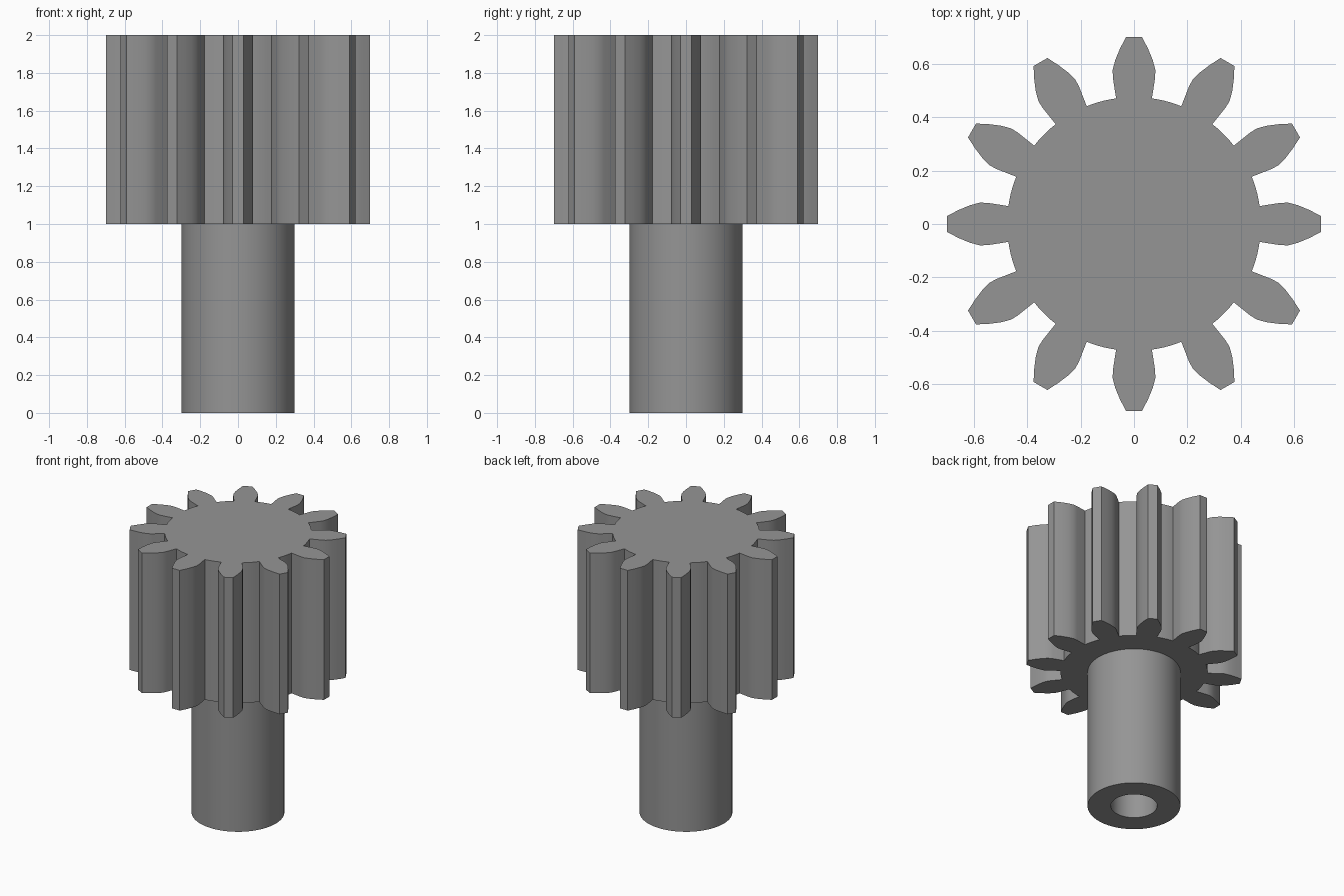
import bpy, bmesh, math
from mathutils import Vector, Matrix

if "Cube" in bpy.data.objects:
    bpy.data.objects.remove(bpy.data.objects["Cube"])

TEETH = 12
ROOT_R = 0.475
SHAFT_R, BORE_R = 0.30, 0.15
GEAR_Z0, GEAR_Z1 = 1.0, 2.0

steel = bpy.data.materials.new("steel grey")
steel.diffuse_color = (0.3, 0.3, 0.3, 1)
steel.use_nodes = True
steel.node_tree.nodes["Principled BSDF"].inputs["Base Color"].default_value = steel.diffuse_color


def finish(name, bm):
    bmesh.ops.recalc_face_normals(bm, faces=bm.faces)
    mesh = bpy.data.meshes.new(name)
    bm.to_mesh(mesh)
    bm.free()
    obj = bpy.data.objects.new(name, mesh)
    bpy.context.collection.objects.link(obj)
    mesh.materials.append(steel)
    bpy.ops.object.select_all(action='DESELECT')
    obj.select_set(True)
    bpy.context.view_layer.objects.active = obj
    bpy.ops.object.shade_smooth_by_angle(angle=math.radians(25))
    return obj


# Gear: one tooth flank mirrored, then repeated with the root arcs between
flank = [(0.067, 0.470), (0.079, 0.547), (0.080, 0.577),
         (0.070, 0.614), (0.053, 0.655), (0.030, 0.700)]
tooth = [Vector((-x, y, 0)) for x, y in flank]
tooth += [Vector((x, y, 0)) for x, y in reversed(flank)]
step = 2 * math.pi / TEETH
edge = math.atan2(0.067, 0.470)
for i in range(1, 5):
    a = edge + (step - 2 * edge) * i / 5
    tooth.append(Vector((ROOT_R * math.sin(a), ROOT_R * math.cos(a), 0)))

bm = bmesh.new()
outline = []
for k in range(TEETH):
    turn = Matrix.Rotation(-k * step, 3, 'Z')
    for p in tooth:
        q = turn @ p
        outline.append(bm.verts.new((q.x, q.y, GEAR_Z0)))
base = bm.faces.new(outline)
top = bmesh.ops.extrude_face_region(bm, geom=[base], use_keep_orig=True)
bmesh.ops.translate(bm, vec=(0, 0, GEAR_Z1 - GEAR_Z0),
                    verts=[v for v in top["geom"] if isinstance(v, bmesh.types.BMVert)])
finish("pinion_gear", bm)

# Shaft: hollow tube whose blind bore ends at the underside of the gear
bm = bmesh.new()
profile = [(BORE_R, GEAR_Z0), (BORE_R, 0), (SHAFT_R, 0), (SHAFT_R, GEAR_Z0)]
verts = [bm.verts.new((r, 0, z)) for r, z in profile]
edges = [bm.edges.new(pair) for pair in zip(verts, verts[1:])]
bmesh.ops.spin(bm, geom=verts + edges, cent=(0, 0, 0), axis=(0, 0, 1),
               angle=2 * math.pi, steps=64, use_merge=True)
bmesh.ops.remove_doubles(bm, verts=bm.verts, dist=1e-5)
finish("hollow_shaft", bm)
